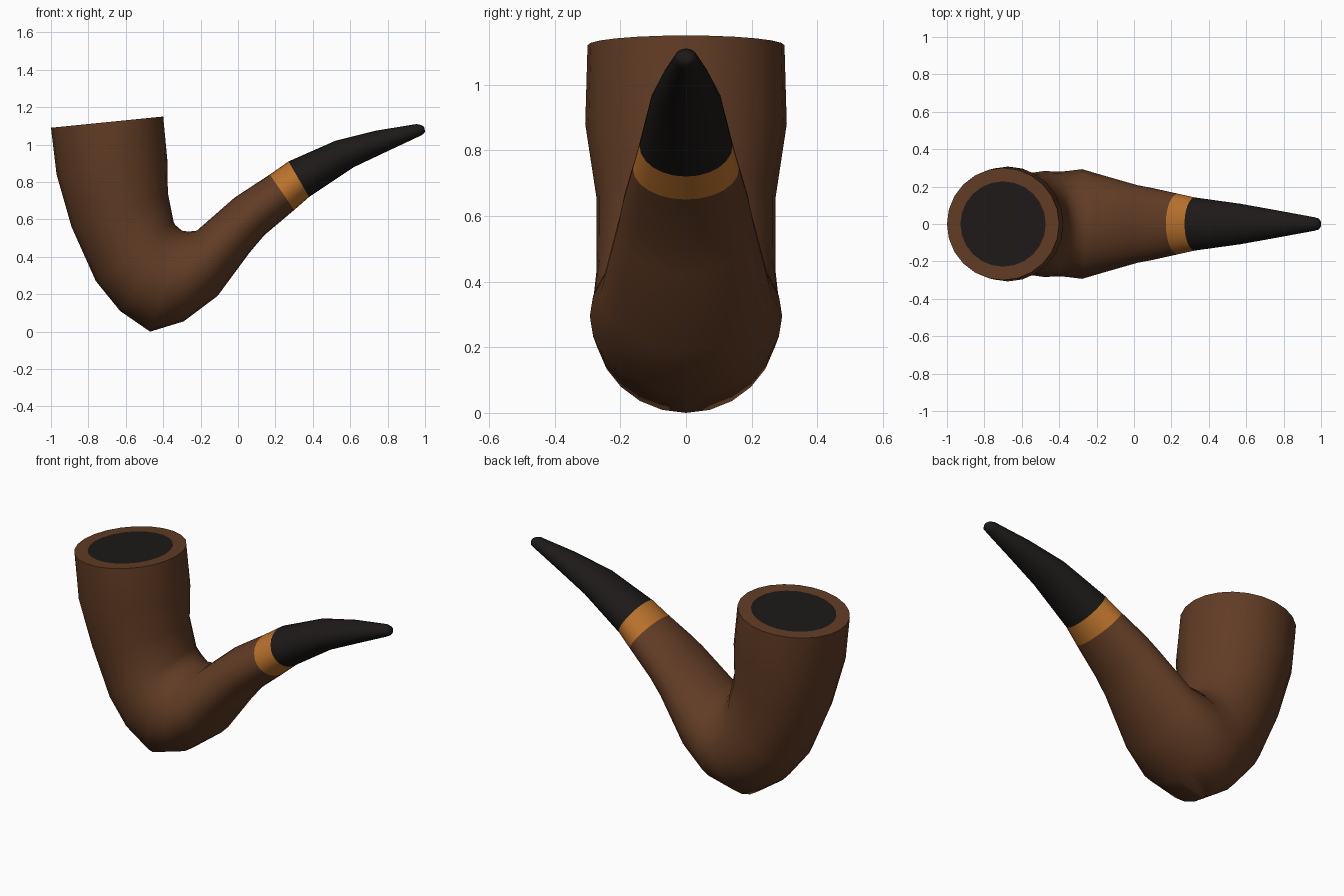
import bpy, bmesh, math
from mathutils import Vector

if "Cube" in bpy.data.objects:
    bpy.data.objects.remove(bpy.data.objects["Cube"])

SIDES = 24


def material(name, color):
    m = bpy.data.materials.new(name)
    m.diffuse_color = (*color, 1)
    m.use_nodes = True
    m.node_tree.nodes["Principled BSDF"].inputs["Base Color"].default_value = m.diffuse_color
    return m


wood = material("wood", (0.12, 0.045, 0.018))
amber = material("amber", (0.50, 0.17, 0.025))
black = material("black", (0.012, 0.010, 0.009))


def ring(bm, section, scale=1.0):
    """Ellipse spanning an outer and inner (x, z) point, with half width in y."""
    x0, z0, x1, z1, w = section
    a, b = Vector((x0, 0, z0)), Vector((x1, 0, z1))
    mid, half = (a + b) / 2, (a - b) / 2
    out = []
    for i in range(SIDES):
        t = math.tau * i / SIDES
        p = mid + half * math.cos(t) * scale
        out.append(bm.verts.new((p.x, w * scale * math.sin(t), p.z)))
    return out


def bridge(bm, r, s):
    for i in range(SIDES):
        j = (i + 1) % SIDES
        bm.faces.new((r[i], r[j], s[j], s[i]))


def loft(name, sections, mats, bore=None, cap_end=False):
    bm = bmesh.new()
    rings = [ring(bm, s) for s in sections]
    for r, s in zip(rings, rings[1:]):
        bridge(bm, r, s)
    if cap_end:
        bm.faces.new(rings[-1])
    if bore:
        inner = ring(bm, sections[0], bore)
        bridge(bm, inner, rings[0])
        bm.faces.new(inner).material_index = 1
    bmesh.ops.recalc_face_normals(bm, faces=bm.faces)
    # open tubes: make sure the normals face outward
    if bm.calc_volume(signed=True) < 0:
        bmesh.ops.reverse_faces(bm, faces=bm.faces)
    me = bpy.data.meshes.new(name)
    bm.to_mesh(me)
    bm.free()
    for m in mats:
        me.materials.append(m)
    ob = bpy.data.objects.new(name, me)
    bpy.context.collection.objects.link(ob)
    bpy.ops.object.select_all(action='DESELECT')
    ob.select_set(True)
    bpy.context.view_layer.objects.active = ob
    bpy.ops.object.shade_smooth_by_angle(angle=math.radians(50))
    return ob


# Shared joints: outer x, z, inner x, z, half width
band_start = (0.30, 0.65, 0.17, 0.84, 0.162)
band_end = (0.38, 0.72, 0.27, 0.91, 0.142)

# Wooden bowl and shank, with the dark tobacco disc in the rim
loft("bowl_and_shank", [
    (-1.00, 1.09, -0.40, 1.15, 0.300),
    (-0.97, 0.84, -0.378, 0.92, 0.307),
    (-0.89, 0.56, -0.375, 0.74, 0.272),
    (-0.76, 0.27, -0.345, 0.59, 0.273),
    (-0.63, 0.11, -0.335, 0.57, 0.283),
    (-0.47, 0.00, -0.30, 0.54, 0.280),
    (-0.29, 0.055, -0.265, 0.535, 0.293),
    (-0.11, 0.19, -0.22, 0.54, 0.260),
    (0.06, 0.42, -0.02, 0.715, 0.207),
    (0.14, 0.515, 0.04, 0.755, 0.194),
    band_start], [wood, black], bore=0.76)

# Amber band between shank and stem
loft("band", [band_start, band_end], [amber])

# Tapered black mouthpiece with rounded tip
loft("mouthpiece", [
    band_end,
    (0.62, 0.88, 0.52, 1.02, 0.108),
    (0.80, 0.965, 0.74, 1.075, 0.072),
    (0.975, 1.047, 0.955, 1.110, 0.036),
    (0.993, 1.058, 0.980, 1.105, 0.030),
    (1.00, 1.070, 0.995, 1.095, 0.015)], [black], cap_end=True)
